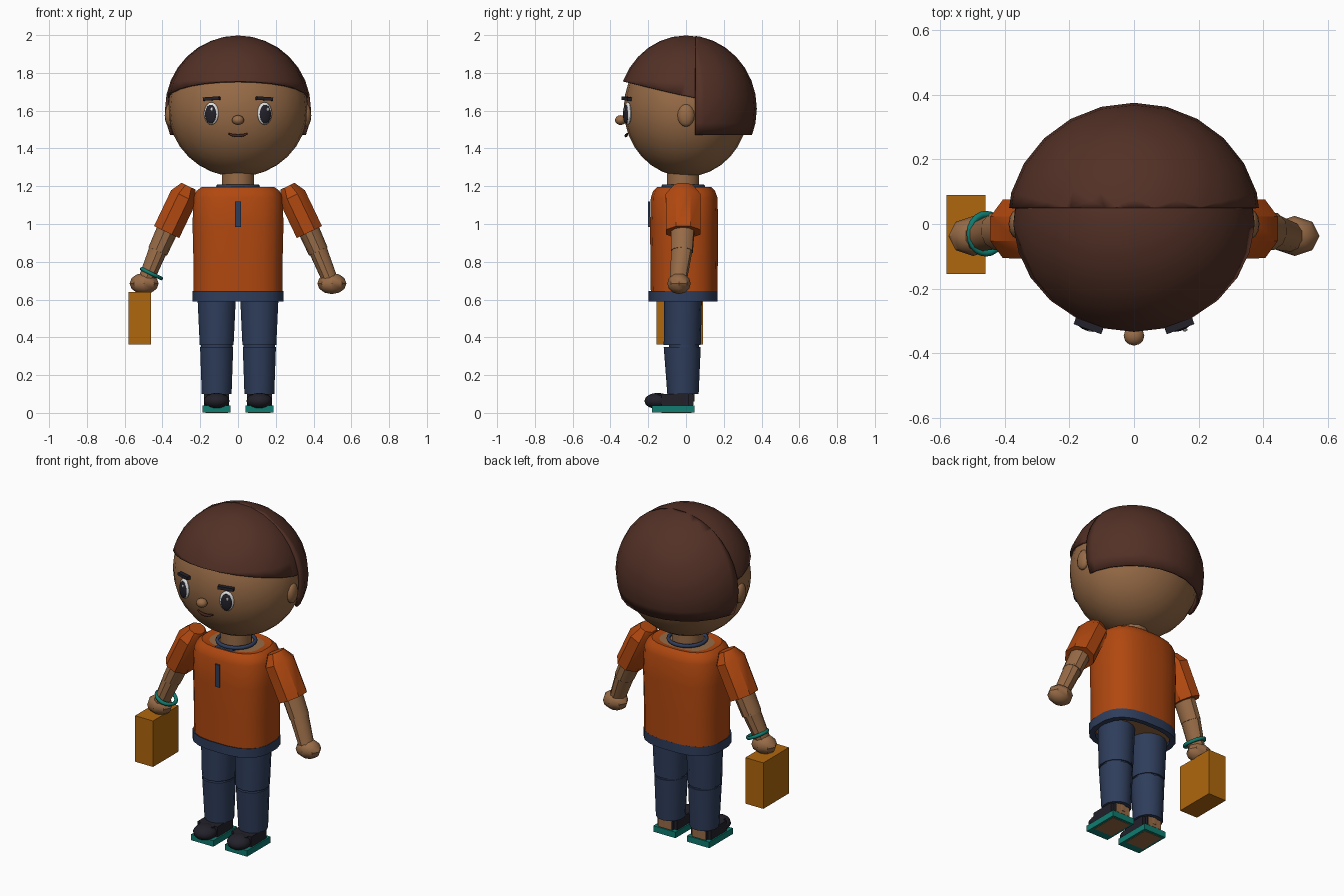
import bpy, bmesh, math
from mathutils import Vector, Matrix

cube = bpy.data.objects.get("Cube")
if cube:
    bpy.data.objects.remove(cube, do_unlink=True)


def material(name, *rgb):
    m = bpy.data.materials.new(name)
    m.use_nodes = True
    m.diffuse_color = (*rgb, 1)
    m.node_tree.nodes["Principled BSDF"].inputs["Base Color"].default_value = (*rgb, 1)
    return m


SKIN = material("brown skin", .31, .147, .062)
HAIR = material("dark brown hair", .085, .03, .019)
SHIRT = material("rust orange", .44, .065, .005)
NAVY = material("denim blue", .028, .047, .105)
BAG = material("ochre", .43, .135, .004)
TEAL = material("teal", .005, .2, .16)
BLACK = material("near black", .016, .015, .023)
WHITE = material("eye white", .75, .75, .75)
LIP = material("dark lip", .06, .018, .013)


def finish(name, bm, mat, loc=(0, 0, 0), rot=None, angle=35):
    bmesh.ops.recalc_face_normals(bm, faces=bm.faces)
    me = bpy.data.meshes.new(name)
    bm.to_mesh(me)
    bm.free()
    me.materials.append(mat)
    me.polygons.foreach_set("use_smooth", [True] * len(me.polygons))
    me.set_sharp_from_angle(angle=math.radians(angle))
    ob = bpy.data.objects.new(name, me)
    ob.location = loc
    if rot is not None:
        ob.rotation_euler = rot
    bpy.context.collection.objects.link(ob)
    return ob


def ellipsoid(name, loc, radii, mat, seg=16, rings=10, rot=None, cuts=()):
    """Squashed sphere, optionally trimmed by (point, discard direction) planes."""
    bm = bmesh.new()
    bmesh.ops.create_uvsphere(bm, u_segments=seg, v_segments=rings, radius=1)
    bmesh.ops.scale(bm, vec=radii, verts=bm.verts)
    for co, no in cuts:
        bmesh.ops.bisect_plane(bm, geom=bm.verts[:] + bm.edges[:] + bm.faces[:],
                               plane_co=Vector(co) - Vector(loc), plane_no=no, clear_outer=True)
    return finish(name, bm, mat, loc, rot)


def box(name, lo, hi, mat, bevel=0, rot=None):
    lo, hi = Vector(lo), Vector(hi)
    bm = bmesh.new()
    bmesh.ops.create_cube(bm, size=1)
    bmesh.ops.scale(bm, vec=hi - lo, verts=bm.verts)
    if bevel:
        bmesh.ops.bevel(bm, geom=[e for e in bm.edges if abs(e.verts[0].co.z - e.verts[1].co.z) > .001],
                        offset=bevel, segments=2, affect='EDGES')
    return finish(name, bm, mat, (lo + hi) / 2, rot)


def loft(name, rings, mat, sides=12, power=2, caps=True, loc=(0, 0, 0), rot=None):
    """Skin rings of (x, y, z, rx, ry); power above 2 squares the outline."""
    bm = bmesh.new()
    loops = []
    for x, y, z, rx, ry in rings:
        loop = []
        for i in range(sides):
            a = 2 * math.pi * (i + .5) / sides
            c, s = math.cos(a), math.sin(a)
            loop.append(bm.verts.new((x + rx * math.copysign(abs(c) ** (2 / power), c),
                                      y + ry * math.copysign(abs(s) ** (2 / power), s), z)))
        loops.append(loop)
    for a, b in zip(loops, loops[1:]):
        for i in range(sides):
            j = (i + 1) % sides
            bm.faces.new((a[i], a[j], b[j], b[i]))
    if caps:
        bm.faces.new(loops[0])
        bm.faces.new(loops[-1])
    return finish(name, bm, mat, loc, rot)


def limb(name, start, end, profile, mat, sides=8):
    """Tube between two points; profile holds (fraction, depth radius, width radius)."""
    d = Vector(end) - Vector(start)
    return loft(name, [(0, 0, t * d.length, rx, ry) for t, rx, ry in profile], mat, sides,
                loc=start, rot=d.to_track_quat('Z', 'Y').to_euler())


def torus(name, loc, rx, ry, thick, mat, rot=None, seg=20, tube=6):
    bm = bmesh.new()
    grid = [[bm.verts.new(((rx + thick * math.cos(b)) * math.cos(a),
                           (ry + thick * math.cos(b)) * math.sin(a), thick * math.sin(b)))
             for b in [2 * math.pi * j / tube for j in range(tube)]]
            for a in [2 * math.pi * i / seg for i in range(seg)]]
    for i in range(seg):
        for j in range(tube):
            k, m = (i + 1) % seg, (j + 1) % tube
            bm.faces.new((grid[i][j], grid[k][j], grid[k][m], grid[i][m]))
    return finish(name, bm, mat, loc, rot, 80)


# Head and hair
HEAD, HR = Vector((0, 0, 1.61)), Vector((.37, .33, .36))
ellipsoid("head", HEAD, HR, SKIN, 24, 16)
fringe = ellipsoid("hair_fringe", HEAD, (.38, .36, .388), HAIR, 24, 16,
                   cuts=[((0, -.335, 1.755), (0, -.23, -1))])
back = ellipsoid("hair_back", HEAD, (.393, .375, .39), HAIR, 24, 16,
                 cuts=[((0, .05, 0), (0, -1, 0)), ((0, 0, 1.47), (0, 0, -1))])
for ob in (fringe, back):
    mod = ob.modifiers.new("thickness", 'SOLIDIFY')
    mod.thickness = .014
    mod.offset = -1


def face_y(x, z):
    return -HR.y * math.sqrt(1 - (x / HR.x) ** 2 - ((z - HEAD.z) / HR.z) ** 2)


# Face
ellipsoid("nose", (0, -.346, 1.55), (.032, .03, .026), SKIN, 12, 8)
for s, side in ((1, "left"), (-1, "right")):
    x, turn = s * .14, (0, 0, s * .35)
    y = face_y(x, 1.585)
    out = Vector((s * math.sin(.35), -math.cos(.35), 0))
    eye = Vector((x, y, 1.585))
    ellipsoid(side + "_eye_white", eye + out * .004, (.041, .016, .06), WHITE, rot=turn)
    ellipsoid(side + "_iris", eye + out * .014 + Vector((0, 0, -.004)), (.032, .012, .05), BLACK, rot=turn)
    ellipsoid(side + "_eye_glint", eye + out * .025 + Vector((.01, 0, .022)), (.008, .004, .01),
              WHITE, 8, 6, rot=turn)
    by = face_y(x, 1.66) - .012
    box(side + "_eyebrow", (x - .045, by - .012, 1.655), (x + .045, by + .012, 1.673), BLACK,
        rot=(0, s * .06, s * .35))
    ellipsoid(side + "_ear", (s * .362, 0, 1.575), (.026, .045, .06), SKIN, 12, 8)

mouth = bpy.data.curves.new("mouth", 'CURVE')
mouth.dimensions = '3D'
mouth.bevel_depth = .008
mouth.bevel_resolution = 1
line = mouth.splines.new('POLY')
line.points.add(6)
for i, p in enumerate(line.points):
    u = i / 3 - 1
    p.co = (.05 * u, -.318 + .008 * u * u, 1.467 + .011 * u * u, 1)
    p.radius = 1.1 - .5 * u * u
mouth.materials.append(LIP)
bpy.context.collection.objects.link(bpy.data.objects.new("mouth", mouth))

# Torso and clothes
loft("neck", [(0, -.015, 1.15, .088, .088), (0, -.015, 1.3, .088, .088)], SKIN)
loft("body", [(0, -.01, .605, .21, .15), (0, -.01, 1.1, .21, .15), (0, -.01, 1.185, .17, .12)],
     SKIN, 20, 2.6)
loft("shirt", [(0, -.01, .63, .238, .178), (0, -.01, .8, .238, .18), (0, -.01, 1.0, .243, .182),
               (0, -.01, 1.14, .238, .178), (0, -.01, 1.175, .222, .165), (0, -.01, 1.195, .195, .145),
               (0, -.01, 1.188, .155, .112)], SHIRT, 20, 2.7, caps=False)
loft("shirt_hem", [(0, -.015, .64, .23, .17), (0, -.015, .645, .242, .184), (0, -.015, .59, .242, .184),
                   (0, -.015, .59, .21, .155), (0, -.015, .62, .21, .155)], NAVY, 20, 2.7, caps=False)
torus("collar", (0, -.015, 1.2), .105, .105, .011, NAVY)
box("collar_front", (-.055, -.142, 1.186), (.055, -.1, 1.194), NAVY)
box("shirt_placket", (-.015, -.2, .985), (.015, -.191, 1.12), NAVY)

# Limbs and shoes
for s, side in ((1, "left"), (-1, "right")):
    limb(side + "_sleeve", (s * .262, -.015, 1.2), (s * .378, -.015, .957),
         [(0, .055, .045), (.22, .1, .08), (1, .098, .08)], SHIRT)
    elbow = (s * .425, -.022, .855)
    limb(side + "_upper_arm", (s * .36, -.015, 1), elbow, [(0, .064, .058), (1, .06, .054)], SKIN, 10)
    limb(side + "_forearm", (s * .42, -.021, .87), (s * .485, -.04, .71),
         [(0, .057, .051), (1, .046, .043)], SKIN, 10)
    ellipsoid(side + "_hand", (s * .497, -.037, .685), (.077, .062, .056), SKIN, 8, 6)

    x = s * .113
    loft(side + "_thigh", [(x, -.02, .36, .092, .098), (x, -.015, .63, .105, .1)], NAVY, 14)
    loft(side + "_shin", [(x, -.016, .1, .081, .083), (x, -.02, .35, .09, .098)], NAVY, 14)
    loft(side + "_knee", [(x, -.01, .34, .085, .08), (x, -.01, .37, .085, .08)], NAVY, 14)

    loft(side + "_ankle", [(x, 0, .06, .05, .045), (x, -.01, .13, .055, .055)], SKIN, 10)
    box(side + "_shoe", (x - .066, -.15, .035), (x + .066, .037, .1), BLACK, .02)
    ellipsoid(side + "_toe_cap", (x, -.15, .063), (.068, .07, .043), BLACK, 12, 8)
    box(side + "_heel_opening", (x - .045, .032, .042), (x + .045, .041, .094), SKIN)
    box(side + "_sole", (x - .074, -.18, .002), (x + .074, .045, .038), TEAL)
    box(side + "_sole_pad", (x - .06, -.13, 0), (x + .06, .03, .008), SKIN)

# Accessories
torus("bracelet", (-.458, -.03, .737), .056, .06, .011, TEAL, rot=(0, .45, 0))
box("bag", (-.58, -.155, .362), (-.46, .09, .64), BAG)
